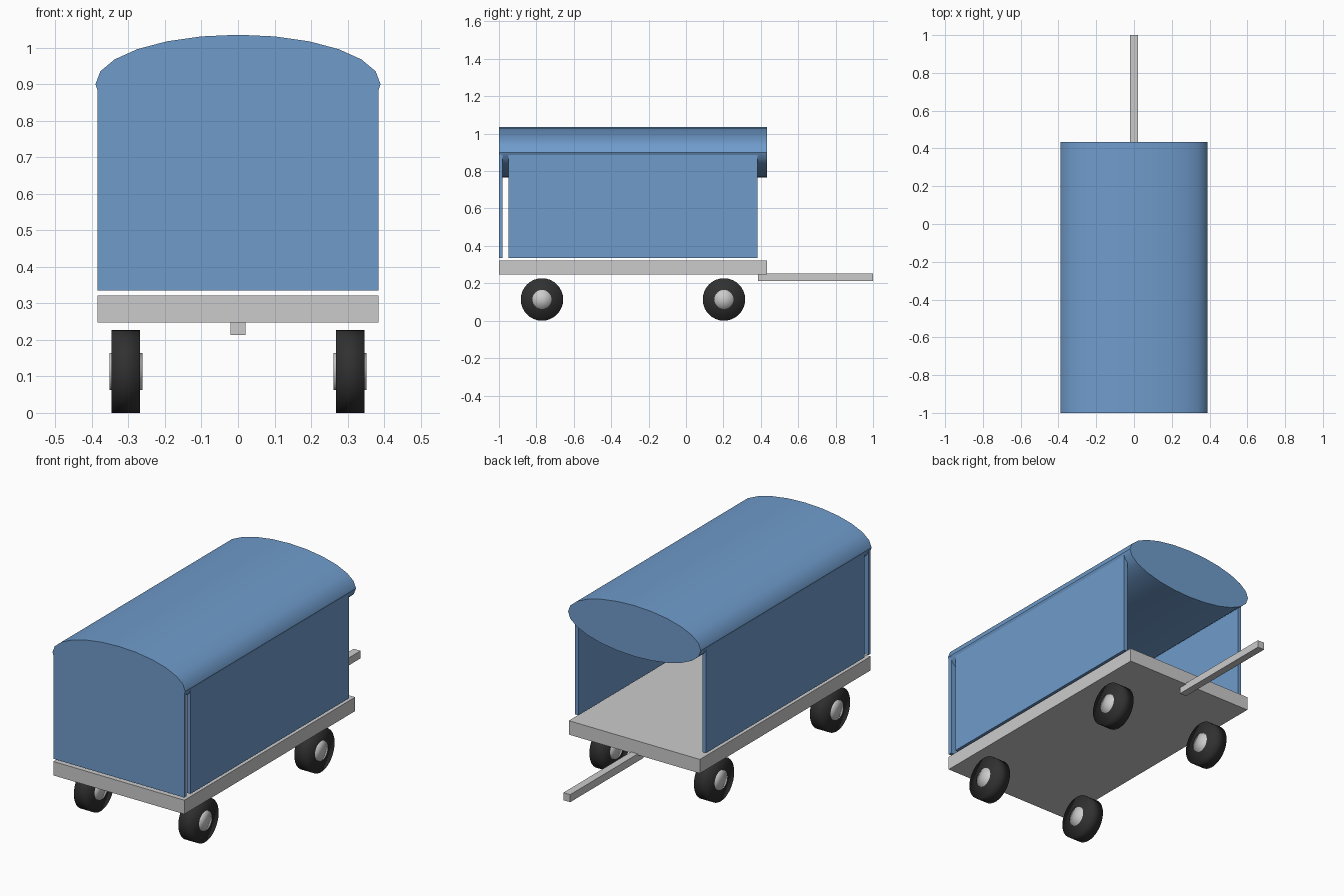
import bpy, bmesh, math

if "Cube" in bpy.data.objects:
    bpy.data.objects.remove(bpy.data.objects["Cube"])


def material(name, color):
    m = bpy.data.materials.new(name)
    m.diffuse_color = color
    m.use_nodes = True
    m.node_tree.nodes["Principled BSDF"].inputs["Base Color"].default_value = m.diffuse_color
    return m


BLUE = material("blue_paint", (0.16, 0.33, 0.6, 1))
BLACK = material("tyre_rubber", (0.03, 0.03, 0.03, 1))


def finish(name, bm, mat=None):
    bmesh.ops.recalc_face_normals(bm, faces=bm.faces)
    mesh = bpy.data.meshes.new(name)
    bm.to_mesh(mesh)
    bm.free()
    ob = bpy.data.objects.new(name, mesh)
    bpy.context.collection.objects.link(ob)
    if mat:
        mesh.materials.append(mat)
    return ob


def box(name, x, y, z, mat=None):
    bm = bmesh.new()
    bmesh.ops.create_cube(bm, size=1)
    for v in bm.verts:
        v.co = [lo + (c + 0.5) * (hi - lo) for c, (lo, hi) in zip(v.co, (x, y, z))]
    return finish(name, bm, mat)


def prism(name, profile, y0, y1, mat):
    """Extrude an (x, z) outline along y."""
    bm = bmesh.new()
    a = [bm.verts.new((x, y0, z)) for x, z in profile]
    b = [bm.verts.new((x, y1, z)) for x, z in profile]
    bm.faces.new(a)
    bm.faces.new(b[::-1])
    for i in range(len(a)):
        j = (i + 1) % len(a)
        bm.faces.new((a[i], b[i], b[j], a[j]))
    return finish(name, bm, mat)


def disc(name, radius, width, centre, mat=None):
    """Fully smooth wheel cylinder lying along x."""
    bm = bmesh.new()
    bmesh.ops.create_cone(bm, cap_ends=True, cap_tris=True, segments=32,
                          radius1=radius, radius2=radius, depth=width)
    for v in bm.verts:
        x, y, z = v.co
        v.co = (centre[0] + z, centre[1] + x, centre[2] + y)
    for f in bm.faces:
        f.smooth = True
    return finish(name, bm, mat)


# Chassis
box("cargo_bed", (-0.385, 0.385), (-1, 0.433), (0.247, 0.321))
box("tow_bar", (-0.02, 0.02), (0.385, 1), (0.213, 0.253))

# Roof: 24-sided elliptical cylinder
ellipse = [(0.39 * math.cos(math.radians(15 * i)),
            0.9 + 0.135 * math.sin(math.radians(15 * i))) for i in range(24)]
roof = prism("roof", ellipse, -0.998, 0.433, BLUE)
bpy.context.view_layer.objects.active = roof
roof.select_set(True)
bpy.ops.object.shade_smooth_by_angle(angle=math.radians(30))

# Closed front wall, arched to follow the roof
prism("front_wall", [(-0.385, 0.335), (0.385, 0.335), (0.385, 0.885)]
      + ellipse[:13] + [(-0.385, 0.885)], -1, -0.98, BLUE)

# Side walls and wheels
for side, s in (("left", -1), ("right", 1)):
    box(side + "_wall", sorted((s * 0.365, s * 0.385)),
        (-0.948, 0.382), (0.335, 0.9), BLUE)
    for end, y in (("front", -0.77), ("rear", 0.203)):
        centre = (s * 0.307, y, 0.1135)
        disc(f"{end}_{side}_tyre", 0.1135, 0.078, centre, BLACK)
        disc(f"{end}_{side}_hub", 0.051, 0.09, centre)
